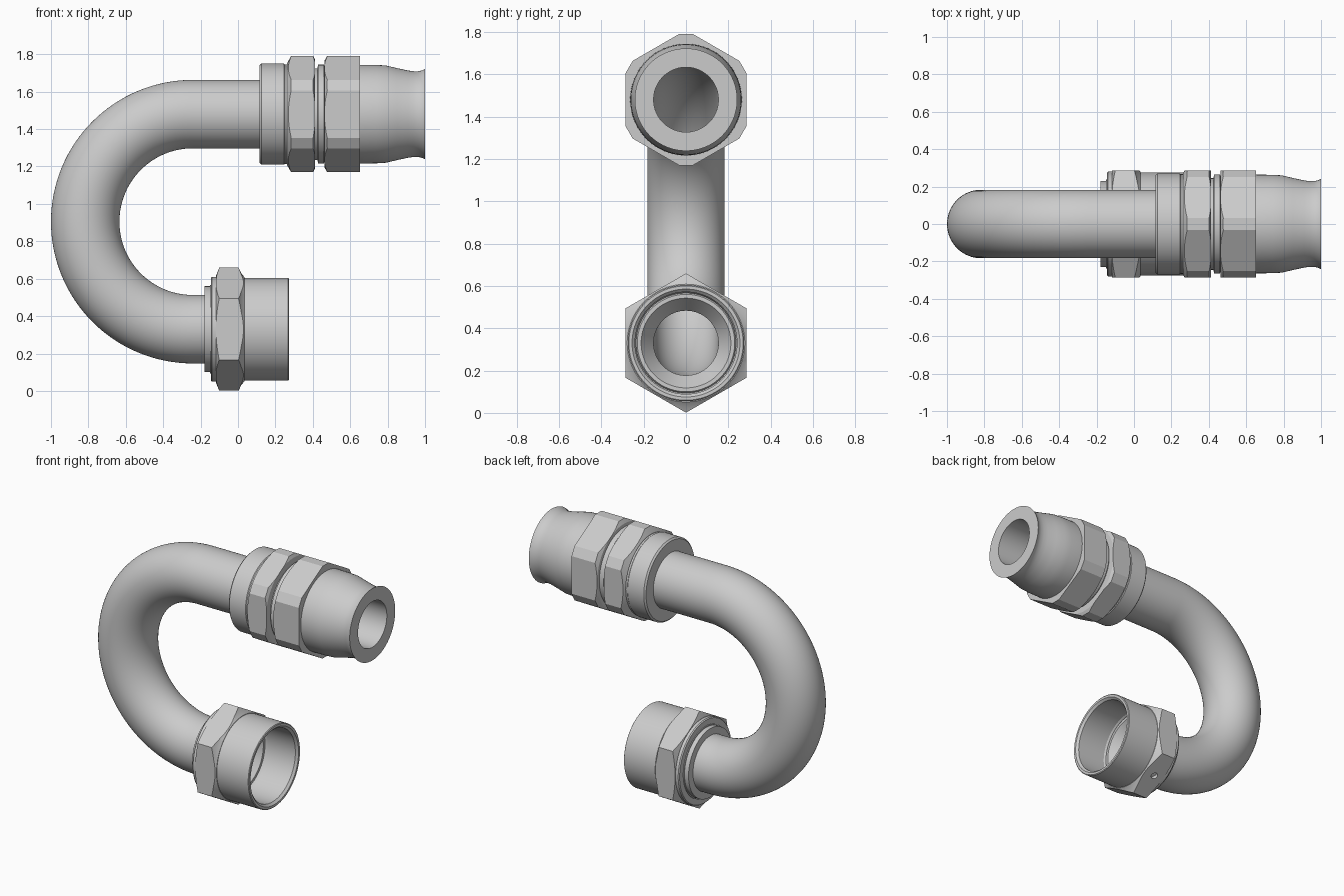
import bpy, bmesh
from math import sin, cos, pi, radians
from mathutils import Vector, Matrix

if "Cube" in bpy.data.objects:
    bpy.data.objects.remove(bpy.data.objects["Cube"])

TOP, LOW = 1.48, 0.33          # heights of the two fitting axes
SEG = 96


def finish(name, bm, angle=25):
    bmesh.ops.recalc_face_normals(bm, faces=bm.faces)
    me = bpy.data.meshes.new(name)
    bm.to_mesh(me)
    bm.free()
    ob = bpy.data.objects.new(name, me)
    bpy.context.collection.objects.link(ob)
    select(ob)
    bpy.ops.object.shade_smooth_by_angle(angle=radians(angle))
    return ob


def select(ob):
    bpy.ops.object.select_all(action='DESELECT')
    bpy.context.view_layer.objects.active = ob
    ob.select_set(True)


def bridge(bm, a, b):
    n = len(a)
    for i in range(n):
        j = (i + 1) % n
        bm.faces.new((a[i], a[j], b[j], b[i]))


def lathe(name, profile, cz):
    """Revolve a closed (x, radius) outline about the x axis at height cz."""
    bm = bmesh.new()
    rings = [[bm.verts.new((x, r * sin(2 * pi * i / SEG), cz + r * cos(2 * pi * i / SEG)))
              for i in range(SEG)] for x, r in profile]
    for k in range(len(rings)):
        bridge(bm, rings[k - 1], rings[k])
    return finish(name, bm)


def cut(ob, cutter, operation):
    cutter.hide_render = True
    mod = ob.modifiers.new("cut", 'BOOLEAN')
    mod.operation, mod.object, mod.solver = operation, cutter, 'EXACT'
    select(ob)
    bpy.ops.object.modifier_apply(modifier=mod.name)
    bpy.data.objects.remove(cutter)
    bpy.ops.object.shade_smooth_by_angle(angle=radians(20))


def hex_nut(name, profile, cz, corner):
    """Chamfered turned blank trimmed to a hexagon; corner = corner flat distance."""
    blank = lathe(name, profile, cz)
    w = (0.329 - corner) * 1.732
    pts = []
    for k in range(6):
        a = k * pi / 3
        for t in ((-w, w) if w > 0.004 else (0,)):
            pts.append((corner * sin(a) + t * cos(a), corner * cos(a) - t * sin(a)))
    bm = bmesh.new()
    ends = [[bm.verts.new((x, y, cz + z)) for y, z in pts] for x in (-1, 1.5)]
    bridge(bm, *ends)
    for e in ends:
        bm.faces.new(e)
    cut(blank, finish("hex_cutter", bm), 'INTERSECT')
    return blank


# Hollow U-bent tube
bend_x, bend_r, mid = -0.242, 0.575, (TOP + LOW) / 2
path = [(Vector((0.2, 0, TOP)), Vector((0, 0, 1)))]
for i in range(65):
    a = pi / 2 + pi * i / 64
    n = Vector((cos(a), 0, sin(a)))
    path.append((Vector((bend_x, 0, mid)) + n * bend_r, n))
path.append((Vector((-0.1, 0, LOW)), Vector((0, 0, -1))))
bm = bmesh.new()
shells = []
for r in (0.183, 0.153):
    rings = [[bm.verts.new(p + r * (n * cos(2 * pi * i / 64) + Vector((0, sin(2 * pi * i / 64), 0))))
              for i in range(64)] for p, n in path]
    for a, b in zip(rings, rings[1:]):
        bridge(bm, a, b)
    shells.append(rings)
for k in (0, -1):
    bridge(bm, shells[0][k], shells[1][k])
finish("bent_tube", bm)

# Upper fitting: turned core with collar, neck rings, taper and flared end
lathe("upper_fitting_body", [
    (0.115, 0.153), (0.115, 0.26), (0.125, 0.27), (0.245, 0.27), (0.25, 0.266),
    (0.28, 0.266), (0.41, 0.266), (0.412, 0.245), (0.425, 0.245), (0.428, 0.264),
    (0.46, 0.264), (0.462, 0.255), (0.48, 0.255), (0.64, 0.264), (0.74, 0.263),
    (0.79, 0.26), (0.85, 0.246), (0.91, 0.233), (0.94, 0.229), (0.965, 0.229),
    (0.985, 0.234), (1.0, 0.242), (1.0, 0.153)], TOP)
hex_nut("upper_hex_rear", [(0.262, 0.2), (0.262, 0.272), (0.292, 0.325),
                           (0.395, 0.325), (0.412, 0.29), (0.412, 0.2)], TOP, 0.31)
hex_nut("upper_hex_front", [(0.462, 0.2), (0.462, 0.285), (0.485, 0.325),
                            (0.652, 0.325), (0.652, 0.2)], TOP, 0.31)

# Lower fitting: coned nose on the tube end
lathe("lower_nose", [
    (-0.18, 0.17), (-0.18, 0.23), (-0.15, 0.23), (-0.15, 0.237), (0.03, 0.237),
    (0.04, 0.23), (0.04, 0.212), (-0.04, 0.153), (-0.1, 0.153), (-0.1, 0.17)], LOW)

# Lower swivel nut: open sleeve plus hexagon with a small side hole
lathe("lower_nut_sleeve", [
    (-0.145, 0.236), (-0.145, 0.275), (-0.138, 0.28), (-0.1, 0.28), (-0.09, 0.26),
    (0.0, 0.26), (0.01, 0.275), (0.268, 0.275), (0.272, 0.27), (0.272, 0.255),
    (0.258, 0.241), (0.05, 0.241), (0.04, 0.236)], LOW)
nut = hex_nut("lower_nut_hex", [
    (-0.118, 0.24), (-0.118, 0.285), (-0.098, 0.335), (0.0, 0.335),
    (0.018, 0.298), (0.035, 0.278), (0.035, 0.24)], LOW, 0.329)
normal = Vector((0, 0.5, -0.866))
bm = bmesh.new()
bmesh.ops.create_cone(bm, cap_ends=True, segments=24, radius1=0.022, radius2=0.022, depth=0.1)
bm.transform(Matrix.Translation(Vector((-0.05, 0, LOW)) + normal * 0.29)
             @ normal.to_track_quat('Z', 'Y').to_matrix().to_4x4())
cut(nut, finish("hole_cutter", bm), 'DIFFERENCE')
